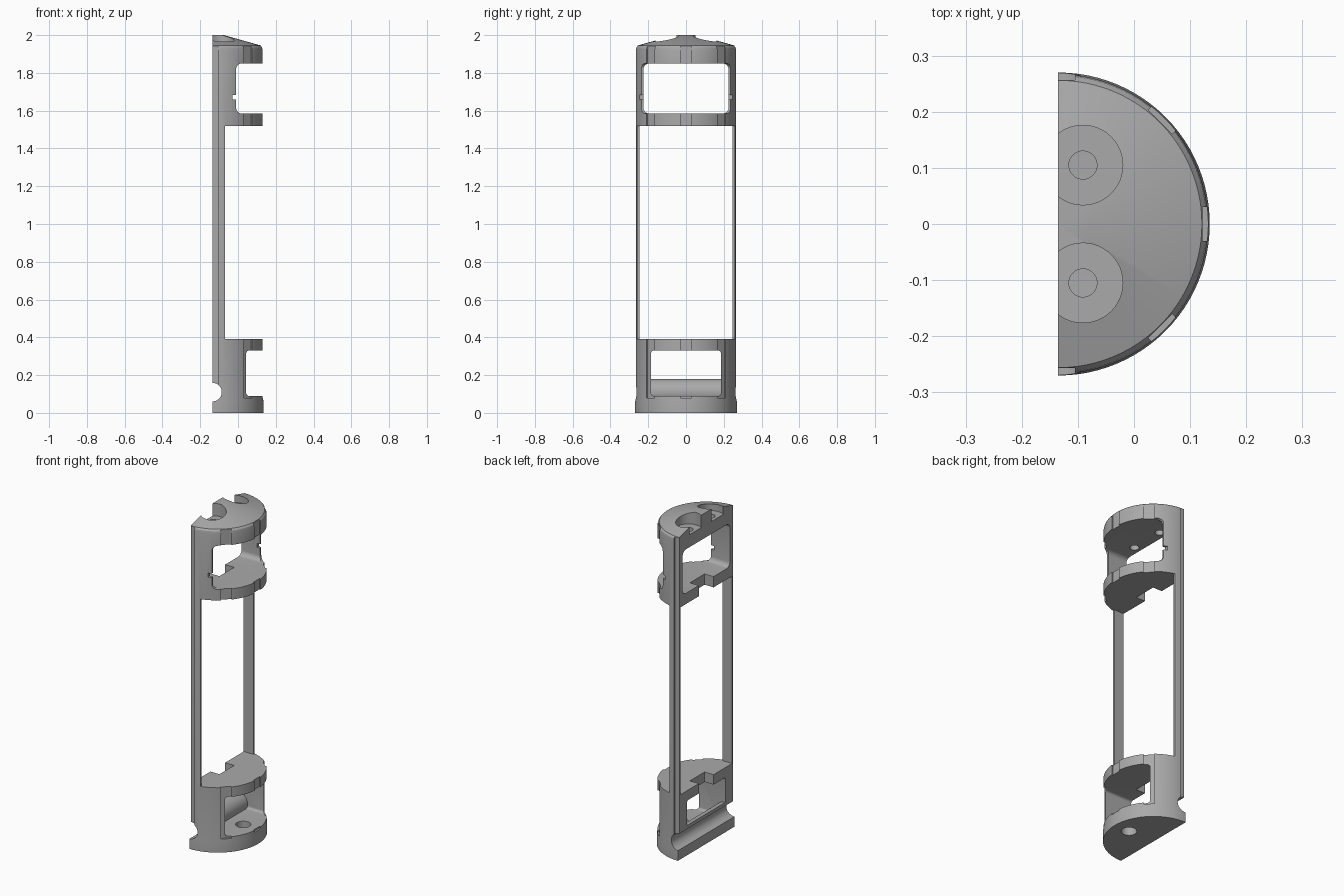
import bpy, bmesh, math
from mathutils import Matrix, Vector

cube = bpy.data.objects.get("Cube")
if cube:
    bpy.data.objects.remove(cube)

FLAT = -0.135   # plane of the straight back face, also the axis of the round body
R = 0.27

grey = bpy.data.materials.new("mid_grey")
grey.use_nodes = True
colour = (0.4, 0.4, 0.4, 1)
grey.diffuse_color = colour
grey.node_tree.nodes["Principled BSDF"].inputs["Base Color"].default_value = colour


def finish(name, bm):
    bmesh.ops.recalc_face_normals(bm, faces=bm.faces)
    mesh = bpy.data.meshes.new(name)
    bm.to_mesh(mesh)
    bm.free()
    mesh.materials.append(grey)
    obj = bpy.data.objects.new(name, mesh)
    bpy.context.collection.objects.link(obj)
    return obj


def box(name, x, y, z, axis=None, radius=0.03, turn=0):
    """Box from ranges; edges along axis may be rounded, turn spins it about the body axis."""
    bm = bmesh.new()
    bmesh.ops.create_cube(bm, size=1)
    for v in bm.verts:
        v.co = Vector([r[0] if c < 0 else r[1] for r, c in zip((x, y, z), v.co)])
    if axis is not None:
        edges = [e for e in bm.edges
                 if abs((e.verts[0].co - e.verts[1].co).normalized()[axis]) > 0.9]
        bmesh.ops.bevel(bm, geom=edges, offset=radius, segments=6, profile=0.5, affect='EDGES')
    if turn:
        bmesh.ops.rotate(bm, verts=bm.verts, cent=(FLAT, 0, 0),
                         matrix=Matrix.Rotation(math.radians(turn), 3, 'Z'))
    return finish(name, bm)


def cylinder(name, centre, radius, length, along_y=False):
    bm = bmesh.new()
    bmesh.ops.create_cone(bm, cap_ends=True, segments=48, radius1=radius,
                          radius2=radius, depth=length)
    if along_y:
        bmesh.ops.rotate(bm, verts=bm.verts, matrix=Matrix.Rotation(math.pi / 2, 3, 'X'))
    bmesh.ops.translate(bm, verts=bm.verts, vec=centre)
    return finish(name, bm)


def combine(target, tool, operation='DIFFERENCE'):
    tool.hide_render = True
    mod = target.modifiers.new("combine", 'BOOLEAN')
    mod.operation = operation
    mod.solver = 'EXACT'
    mod.object = tool
    graph = bpy.context.evaluated_depsgraph_get()
    result = bpy.data.meshes.new_from_object(target.evaluated_get(graph))
    target.modifiers.clear()
    target.data = result
    bpy.data.objects.remove(tool)


# Round body with a flared foot and a shallow conical cap
profile = [(0, 0), (R, 0), (R, 0.055), (0.267, 0.085), (0.267, 1.92),
           (0.264, 1.935), (0.256, 1.945), (0.06, 2.0), (0, 2.0)]
bm = bmesh.new()
verts = [bm.verts.new((FLAT + r, 0, z)) for r, z in profile]
edges = [bm.edges.new(pair) for pair in zip(verts, verts[1:])]
bmesh.ops.spin(bm, geom=verts + edges, cent=(FLAT, 0, 0), axis=(0, 0, 1),
               angle=math.tau, steps=96)
bmesh.ops.remove_doubles(bm, verts=bm.verts, dist=0.0001)
housing = finish("half_round_housing", bm)

# Shallow grooves running down the outside
for angle in (-90, -45, 0, 45, 90):
    combine(housing, box("groove", (FLAT + 0.257, FLAT + 0.3), (-0.03, 0.03),
                         (0.08, 2.1), turn=angle))

# Long open bay, leaving two thin side rails
combine(housing, box("bay_front", (-0.07, 0.4), (-0.4, 0.4), (0.39, 1.52)))
combine(housing, box("bay_middle", (-0.5, 0.4), (-0.247, 0.247), (0.39, 1.52)))

# Upper window with its side openings and latch slots
combine(housing, box("upper_window", (-0.5, 0.4), (-0.225, 0.225), (1.585, 1.85), 0))
combine(housing, box("upper_sides", (-0.01, 0.5), (-0.4, 0.4), (1.585, 1.85), 1))
combine(housing, box("latch_slot", (-0.03, 0.1), (-0.4, 0.4), (1.658, 1.682)))

# Lower window
combine(housing, box("lower_window", (-0.5, 0.4), (-0.185, 0.185), (0.09, 0.33), 0, 0.015))
combine(housing, box("lower_sides", (0.06, 0.5), (-0.4, 0.4), (0.09, 0.33), 1, 0.02))

# Rounded wall behind the cross groove, then the groove itself
combine(housing, cylinder("groove_wall", (FLAT, 0, 0.11), 0.07, 0.4, True), 'UNION')
combine(housing, cylinder("cross_groove", (FLAT, 0, 0.11), 0.049, 0.8, True))

# Cable notches in the two inner shelves
for low, high in ((0.32, 0.4), (1.51, 1.6)):
    combine(housing, box("shelf_notch", (-0.5, -0.075), (-0.07, 0.07), (low, high)))

# Screw holes with counterbores in the cap
for y in (-0.105, 0.105):
    combine(housing, cylinder("counterbore", (-0.091, y, 2.02), 0.071, 0.19))
    combine(housing, cylinder("screw_hole", (-0.091, y, 1.9), 0.025, 0.3))

# Hole in the foot plate
combine(housing, cylinder("foot_hole", (0.035, 0, 0.04), 0.042, 0.14))

# Slice away the far half to leave the flat face
combine(housing, box("slice", (-1, FLAT), (-1, 1), (-1, 3)))

bpy.ops.object.select_all(action='DESELECT')
housing.select_set(True)
bpy.context.view_layer.objects.active = housing
bpy.ops.object.shade_smooth_by_angle(angle=math.radians(25))
